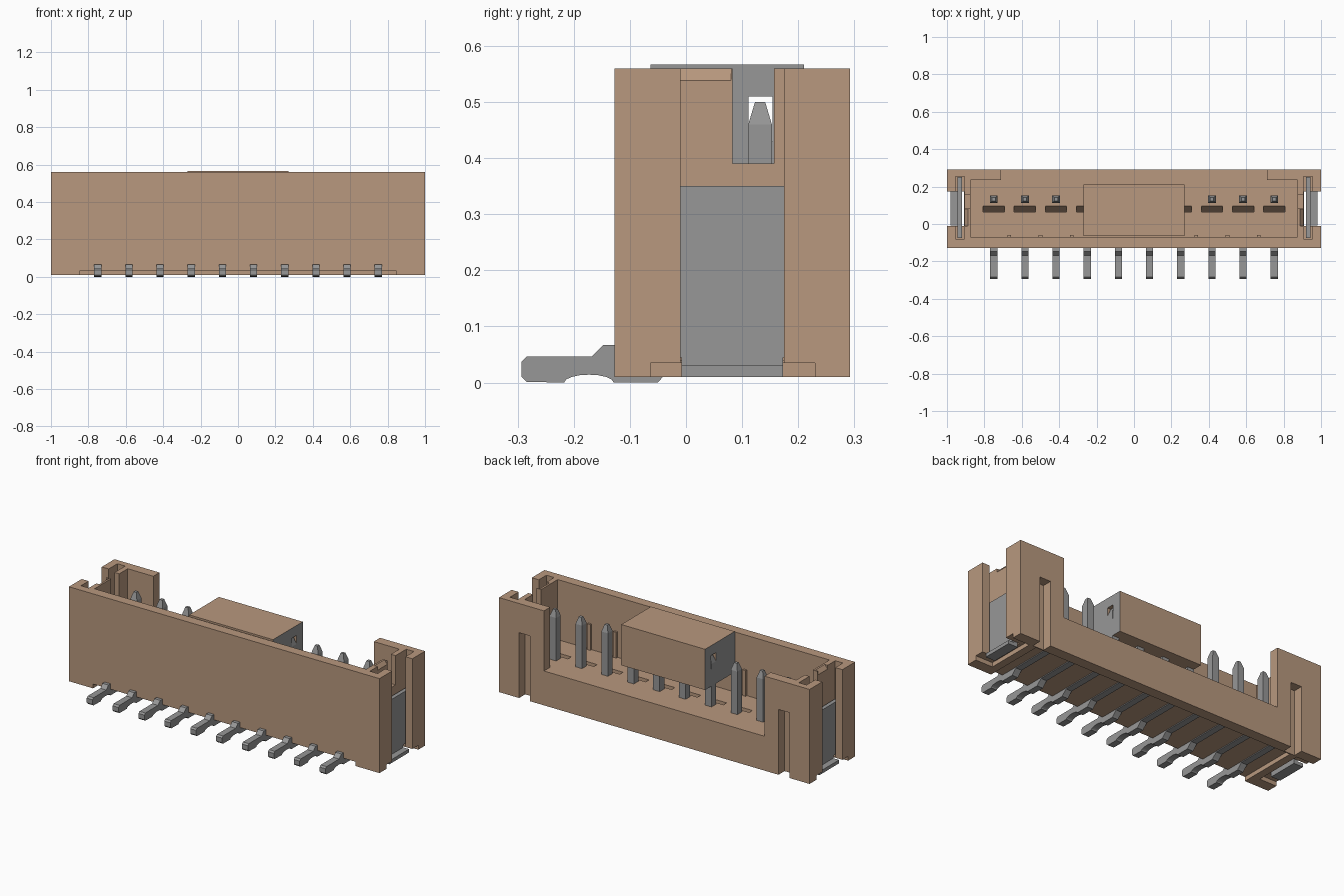
import bpy, bmesh, math

old = bpy.data.objects.get("Cube")
if old:
    bpy.data.objects.remove(old, do_unlink=True)


def material(name, colour):
    m = bpy.data.materials.new(name)
    m.use_nodes = True
    m.diffuse_color = (*colour, 1)
    for node in m.node_tree.nodes:
        if node.type == 'BSDF_PRINCIPLED':
            node.inputs["Base Color"].default_value = (*colour, 1)
            node.inputs["Roughness"].default_value = 0.6
    return m


TAN = material("tan plastic", (0.48, 0.315, 0.21))
GREY = material("grey metal", (0.31, 0.31, 0.31))


def finish(name, bm, mat):
    bmesh.ops.recalc_face_normals(bm, faces=bm.faces)
    mesh = bpy.data.meshes.new(name)
    bm.to_mesh(mesh)
    bm.free()
    mesh.materials.append(mat)
    ob = bpy.data.objects.new(name, mesh)
    bpy.context.scene.collection.objects.link(ob)
    return ob


def prism(name, axis, profile, lo, hi, mat):
    """Extrude a profile along x (points y, z) or y (points x, z)."""
    bm = bmesh.new()
    place = (lambda a, b: (lo, a, b)) if axis == 'x' else (lambda a, b: (a, lo, b))
    face = bm.faces.new([bm.verts.new(place(a, b)) for a, b in profile])
    out = bmesh.ops.extrude_face_region(bm, geom=[face])
    verts = [v for v in out["geom"] if isinstance(v, bmesh.types.BMVert)]
    step = (hi - lo, 0, 0) if axis == 'x' else (0, hi - lo, 0)
    bmesh.ops.translate(bm, verts=verts, vec=step)
    return finish(name, bm, mat)


def box(name, x, y, z, mat=TAN):
    profile = [(y[0], z[0]), (y[1], z[0]), (y[1], z[1]), (y[0], z[1])]
    return prism(name, 'x', profile, x[0], x[1], mat)


def cut(target, cutter):
    cutter.hide_render = True
    mod = target.modifiers.new("cut", 'BOOLEAN')
    mod.operation = 'DIFFERENCE'
    mod.solver = 'EXACT'
    mod.object = cutter
    bpy.context.view_layer.objects.active = target
    bpy.ops.object.modifier_apply(modifier=mod.name)
    bpy.data.objects.remove(cutter, do_unlink=True)


def span(side, a, b):
    return tuple(sorted((side * a, side * b)))


pin_x = [(i - 4.5) / 6 for i in range(10)]
FLOOR = 0.21

# Housing: open tray with a low rear wall between two tall corner posts
body = box("housing", (-1, 1), (-0.127, 0.292), (0.01, 0.56))
cut(body, box("cavity", (-0.875, 0.875), (-0.07, 0.235), (FLOOR, 0.7)))
cut(body, box("rear_opening", (-0.71, 0.71), (0.2, 0.4), (FLOOR, 0.7)))
cut(body, box("underside_recess", (-0.845, 0.845), (-0.2, 0.23), (-0.1, 0.035)))

for s in (-1, 1):
    # End channel, clip slot, inner wall notch, bevel and foot clearance
    cut(body, box("end_channel", span(s, 0.908, 1.1), (-0.01, 0.175), (-0.1, 0.7)))
    cut(body, box("clip_slot", span(s, 0.905, 0.955), (-0.08, 0.255), (0.04, 0.7)))
    cut(body, box("wall_notch", span(s, 0.85, 0.93), (0.083, 0.157), (0.39, 0.7)))
    bevel = [(s * 0.885, 0.562), (s * 0.92, 0.562), (s * 0.92, 0.52)]
    cut(body, prism("bevel", 'y', bevel, -0.01, 0.08, TAN))
    cut(body, box("foot_clearance", span(s, 0.89, 1.1), (-0.063, 0.23), (-0.1, 0.035)))
    cut(body, box("rear_slot", span(s, 0.8, 0.87), (0.236, 0.4), (-0.1, 0.39)))

# Sloped pockets in the floor beside the pins
for x in pin_x:
    pocket = [(0.065, 0.16), (0.0974, 0.214), (0.065, 0.214)]
    cut(body, prism("pocket", 'x', pocket, x - 0.057, x + 0.057, TAN))

# Small guide ribs on the inner front wall
for i in (2, 3, 4):
    for s in (-1, 1):
        box("guide_rib", span(s, i / 6 - 0.01, i / 6 + 0.01), (-0.075, -0.058), (0.2, 0.36))

# Metal retaining clips at both ends
for s, label in ((-1, "right"), (1, "left")):
    box(label + "_clip_plate", span(s, 0.92, 0.943), (-0.076, 0.25), (0.045, 0.35), GREY)
    box(label + "_clip_web", span(s, 0.92, 0.943), (-0.008, 0.173), (0.01, 0.06), GREY)
    box(label + "_clip_foot", span(s, 0.93, 0.98), (-0.008, 0.173), (0.01, 0.03), GREY)

# Contact pins: solder tail with an arched underside, and a tapered post
arch = [(-0.173 + 0.044 * math.cos(t), 0.014 * math.sin(t))
        for t in [math.pi * (1 - k / 8) for k in range(9)]]
tail = [(-0.293, 0.01), (-0.284, 0.001)] + arch + [
    (-0.05, 0), (-0.043, 0.008), (-0.02, 0.03), (0.21, 0.03), (0.21, 0.067),
    (-0.147, 0.067), (-0.168, 0.046), (-0.284, 0.046), (-0.293, 0.037)]
for x in pin_x:
    prism("pin_tail", 'x', tail, x - 0.019, x + 0.019, GREY)
    bm = bmesh.new()
    rings = []
    for r, z in ((0.021, 0.05), (0.021, 0.46), (0.009, 0.5)):
        rings.append([bm.verts.new((x + r * a, 0.132 + r * b, z))
                      for a, b in ((-1, -1), (1, -1), (1, 1), (-1, 1))])
    for low, high in zip(rings, rings[1:]):
        for k in range(4):
            n = (k + 1) % 4
            bm.faces.new((low[k], low[n], high[n], high[k]))
    bm.faces.new(rings[0])
    bm.faces.new(rings[-1])
    finish("pin_post", bm, GREY)

# Pick-up cap resting on the middle pins, with a tunnel for their tips
cap = box("pickup_cap", (-0.27, 0.27), (-0.063, 0.21), (0.33, 0.567))
cut(cap, box("tunnel", (-0.4, 0.4), (0.111, 0.154), (0.43, 0.51)))
cap.data.materials.append(GREY)
for face in cap.data.polygons:
    if abs(face.normal.x) > 0.9:
        face.material_index = 1
